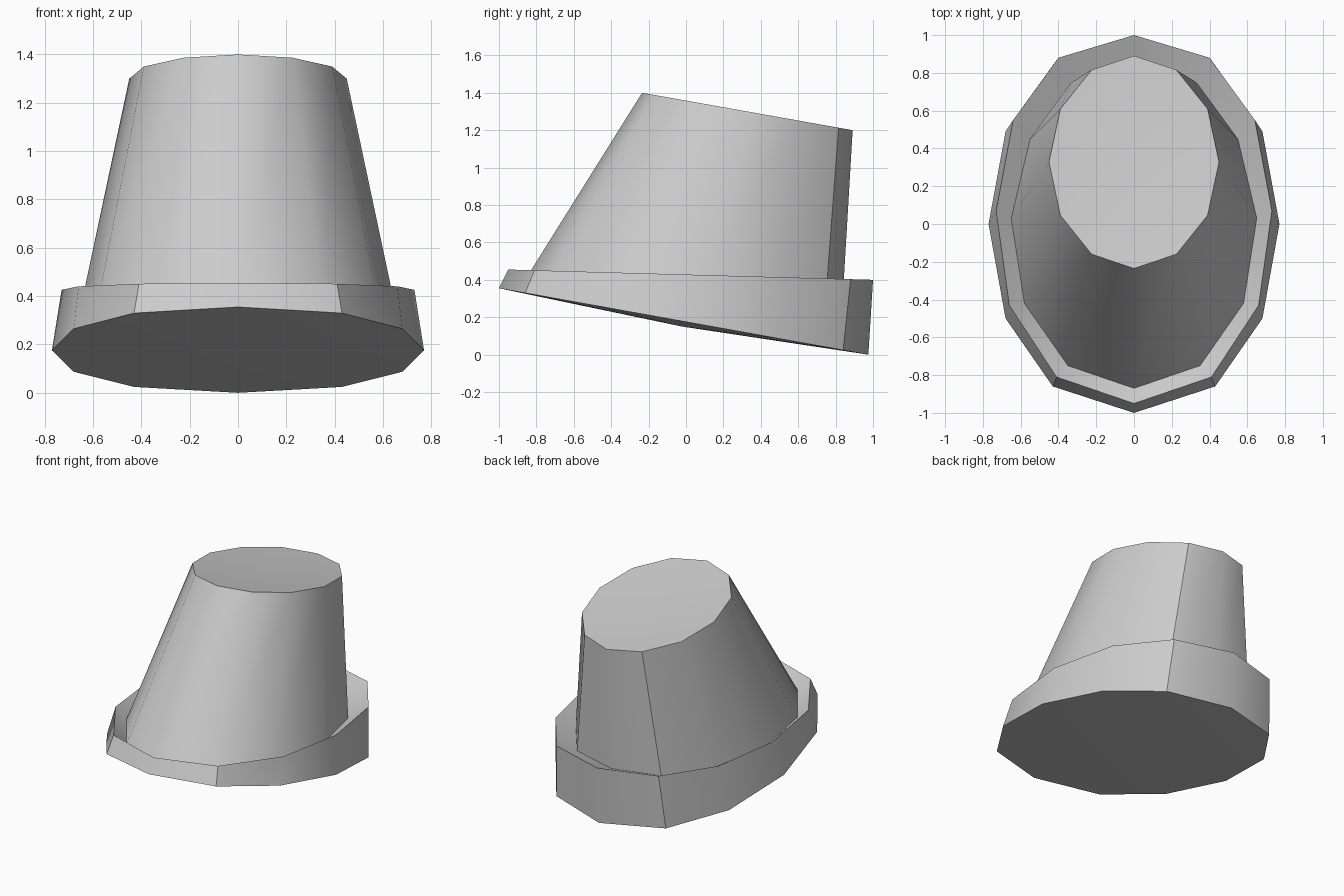
import bpy
import bmesh
import math

cube = bpy.data.objects.get("Cube")
if cube:
    bpy.data.objects.remove(cube, do_unlink=True)

grey = bpy.data.materials.new("plain grey")
grey.use_nodes = True
COLOR = (0.6, 0.6, 0.6, 1)
grey.diffuse_color = COLOR
grey.node_tree.nodes["Principled BSDF"].inputs["Base Color"].default_value = COLOR


def ring(half, z_front, z_back):
    """Mirror a front-to-back half outline into a closed, tilted loop."""
    y0, y1 = half[0][1], half[-1][1]
    loop = half + [(-x, y) for x, y in reversed(half[1:-1])]
    return [(x, y, z_front + (z_back - z_front) * (y - y0) / (y1 - y0))
            for x, y in loop]


def loft(name, rings, bottom=None, top=None):
    """Bridge the loops and close the ends with fans to a centre point."""
    bm = bmesh.new()
    loops = [[bm.verts.new(p) for p in r] for r in rings]
    n = len(loops[0])
    for a, b in zip(loops, loops[1:]):
        for i in range(n):
            j = (i + 1) % n
            bm.faces.new((a[i], a[j], b[j], b[i]))
    for centre, loop in ((bottom, loops[0][::-1]), (top, loops[-1])):
        if centre:
            c = bm.verts.new(centre)
            for i in range(n):
                bm.faces.new((loop[i], loop[(i + 1) % n], c))
    mesh = bpy.data.meshes.new(name)
    bm.to_mesh(mesh)
    bm.free()
    mesh.materials.append(grey)
    obj = bpy.data.objects.new(name, mesh)
    bpy.context.collection.objects.link(obj)
    bpy.ops.object.select_all(action="DESELECT")
    obj.select_set(True)
    bpy.context.view_layer.objects.active = obj
    bpy.ops.object.shade_smooth_by_angle(angle=math.radians(35))
    return obj


# Half outlines of each loop, front to back
sole = ring([(0, -1), (.43, -.86), (.68, -.5), (.77, 0),
             (.68, .49), (.43, .84), (0, .975)], .355, 0)
rim = ring([(0, -.95), (.41, -.81), (.66, -.43), (.73, .07),
            (.64, .55), (.4, .88), (0, 1)], .455, .4)
groove = ring([(0, -.87), (.35, -.75), (.58, -.42), (.65, .03),
               (.55, .45), (.33, .75), (0, .84)], .385, .335)
crown = ring([(.45 * math.sin(math.pi * i / 6),
               .328 - .563 * math.cos(math.pi * i / 6)) for i in range(7)],
             1.4, 1.2)

# Flared base with a lip sloping inward, and the leaning tapered body
loft("base_rim", [sole, rim, groove], bottom=(0, -.02, .15))
loft("tapered_body", [groove, crown], top=(0, .33, 1.27))
